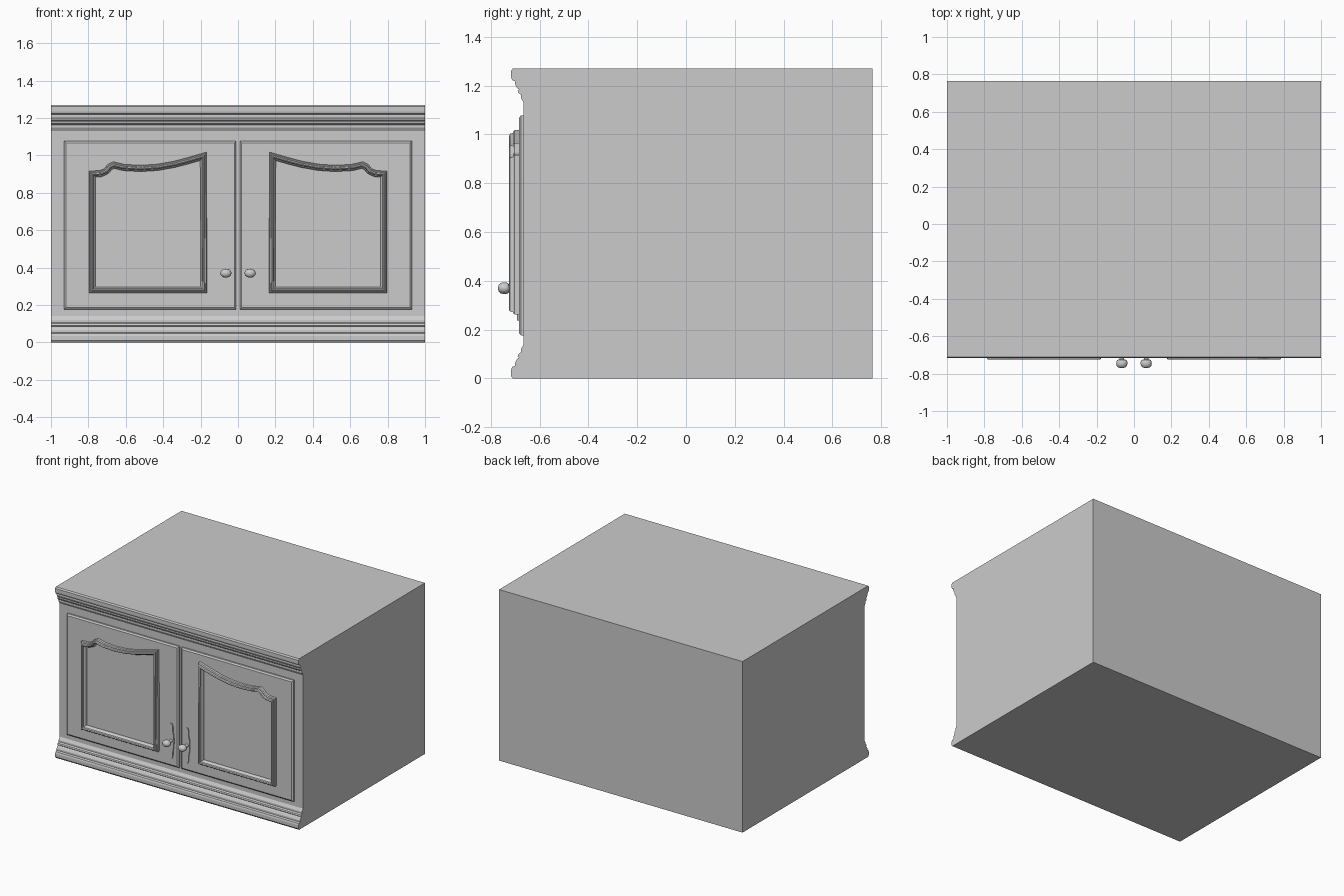
import bpy, bmesh, math
from mathutils import Vector

cube = bpy.data.objects.get("Cube")
if cube:
    bpy.data.objects.remove(cube, do_unlink=True)

HEIGHT = 1.27
BODY_FRONT, DOOR_FRONT, BACK = -0.665, -0.685, 0.765

grey = bpy.data.materials.new("plain_grey")
grey.use_nodes = True
grey.diffuse_color = (0.6, 0.6, 0.6, 1)
grey.node_tree.nodes["Principled BSDF"].inputs["Base Color"].default_value = (0.6, 0.6, 0.6, 1)


def finish(bm, name, smooth=None):
    bmesh.ops.recalc_face_normals(bm, faces=bm.faces)
    mesh = bpy.data.meshes.new(name)
    bm.to_mesh(mesh)
    bm.free()
    mesh.materials.append(grey)
    ob = bpy.data.objects.new(name, mesh)
    bpy.context.collection.objects.link(ob)
    if smooth:
        bpy.ops.object.select_all(action='DESELECT')
        ob.select_set(True)
        bpy.context.view_layer.objects.active = ob
        bpy.ops.object.shade_smooth_by_angle(angle=math.radians(smooth))
    return ob


def bridge(bm, rings, close=False):
    """Join successive closed rings of vertices with quads."""
    pairs = list(zip(rings, rings[1:]))
    if close:
        pairs.append((rings[-1], rings[0]))
    for a, b in pairs:
        for i in range(len(a)):
            j = (i + 1) % len(a)
            bm.faces.new((a[i], a[j], b[j], b[i]))


# Cabinet body: side profile with the same moulding at base and cornice
moulding = [(-0.71, 0), (-0.717, 0.01), (-0.717, 0.035), (-0.713, 0.047), (-0.7, 0.052),
            (-0.7, 0.065), (-0.692, 0.08), (-0.685, 0.085), (-0.69, 0.09), (-0.687, 0.1),
            (-0.677, 0.107), (-0.677, 0.12), (BODY_FRONT, 0.14)]
profile = moulding + [(y, HEIGHT - z) for y, z in reversed(moulding)]
profile += [(BACK, HEIGHT), (BACK, 0)]
bm = bmesh.new()
ends = [[bm.verts.new((x, y, z)) for y, z in profile] for x in (-1, 1)]
bridge(bm, ends)
for end in ends:
    bm.faces.new(end)
finish(bm, "cabinet_body")


def outline(points, offset):
    """Mitred inward offset of a counter-clockwise outline."""
    result = []
    for i, p in enumerate(points):
        a = (p - points[i - 1]).normalized()
        b = (points[(i + 1) % len(points)] - p).normalized()
        na, nb = Vector((-a.y, a.x)), Vector((-b.y, b.x))
        result.append(p + (na + nb) * (offset / (1 + na.dot(nb))))
    return result


def rings_from(bm, points, section, side, base):
    return [[bm.verts.new((side * p.x, base - depth, p.y)) for p in outline(points, off)]
            for off, depth in section]


# Path of the raised panel moulding: square base, arched and stepped top
arch = [(0.78, 0.9), (0.735, 0.902), (0.705, 0.915), (0.685, 0.938), (0.665, 0.948),
        (0.61, 0.935), (0.52, 0.93), (0.43, 0.936), (0.34, 0.952), (0.26, 0.973), (0.185, 0.995)]
panel_path = [Vector(p) for p in [(0.183, 0.28), (0.78, 0.28)] + arch]
door_path = [Vector(p) for p in [(0.01, 0.177), (0.93, 0.177), (0.93, 1.077), (0.01, 1.077)]]
frame_section = [(-0.017, 0), (-0.017, 0.018), (-0.012, 0.024), (-0.008, 0.024), (-0.006, 0.036),
                 (0, 0.04), (0.006, 0.036), (0.008, 0.024), (0.013, 0.02), (0.017, 0.01), (0.017, 0)]
door_section = [(0, 0), (0, 0.012), (0.01, BODY_FRONT - DOOR_FRONT)]

# Turned knob: radius and distance out from the door
knob_section = [(0.014, 0), (0.012, 0.015), (0.012, 0.038), (0.024, 0.042), (0.029, 0.05),
                (0.03, 0.062), (0.027, 0.074), (0.018, 0.082), (0.006, 0.085)]

for side, label in ((1, "left"), (-1, "right")):
    bm = bmesh.new()
    rings = rings_from(bm, door_path, door_section, side, BODY_FRONT)
    bridge(bm, rings)
    bm.faces.new(rings[0])
    bm.faces.new(rings[-1])
    finish(bm, label + "_door")

    bm = bmesh.new()
    bridge(bm, rings_from(bm, panel_path, frame_section, side, DOOR_FRONT), close=True)
    finish(bm, label + "_panel_moulding", 35)

    # Slim waisted handle plate
    bm = bmesh.new()
    halves = [(0.006, 0.237), (0.013, 0.26), (0.013, 0.29), (0.02, 0.33), (0.022, 0.37),
              (0.02, 0.41), (0.013, 0.44), (0.013, 0.475), (0.006, 0.497)]
    edge = [(0.065 + w, z) for w, z in halves] + [(0.065 - w, z) for w, z in reversed(halves)]
    rings = [[bm.verts.new((side * x, y, z)) for x, z in edge]
             for y in (DOOR_FRONT, DOOR_FRONT - 0.007)]
    bridge(bm, rings)
    for ring in rings:
        bm.faces.new(ring)
    finish(bm, label + "_handle_plate")

    # Knob, slightly flattened
    bm = bmesh.new()
    rings = []
    for r, d in knob_section:
        angles = [math.tau * k / 20 for k in range(20)]
        rings.append([bm.verts.new((side * 0.065 + r * math.cos(a), DOOR_FRONT - d,
                                    0.37 + 0.8 * r * math.sin(a))) for a in angles])
    bridge(bm, rings)
    bm.faces.new(rings[0])
    bm.faces.new(rings[-1])
    finish(bm, label + "_knob", 40)
